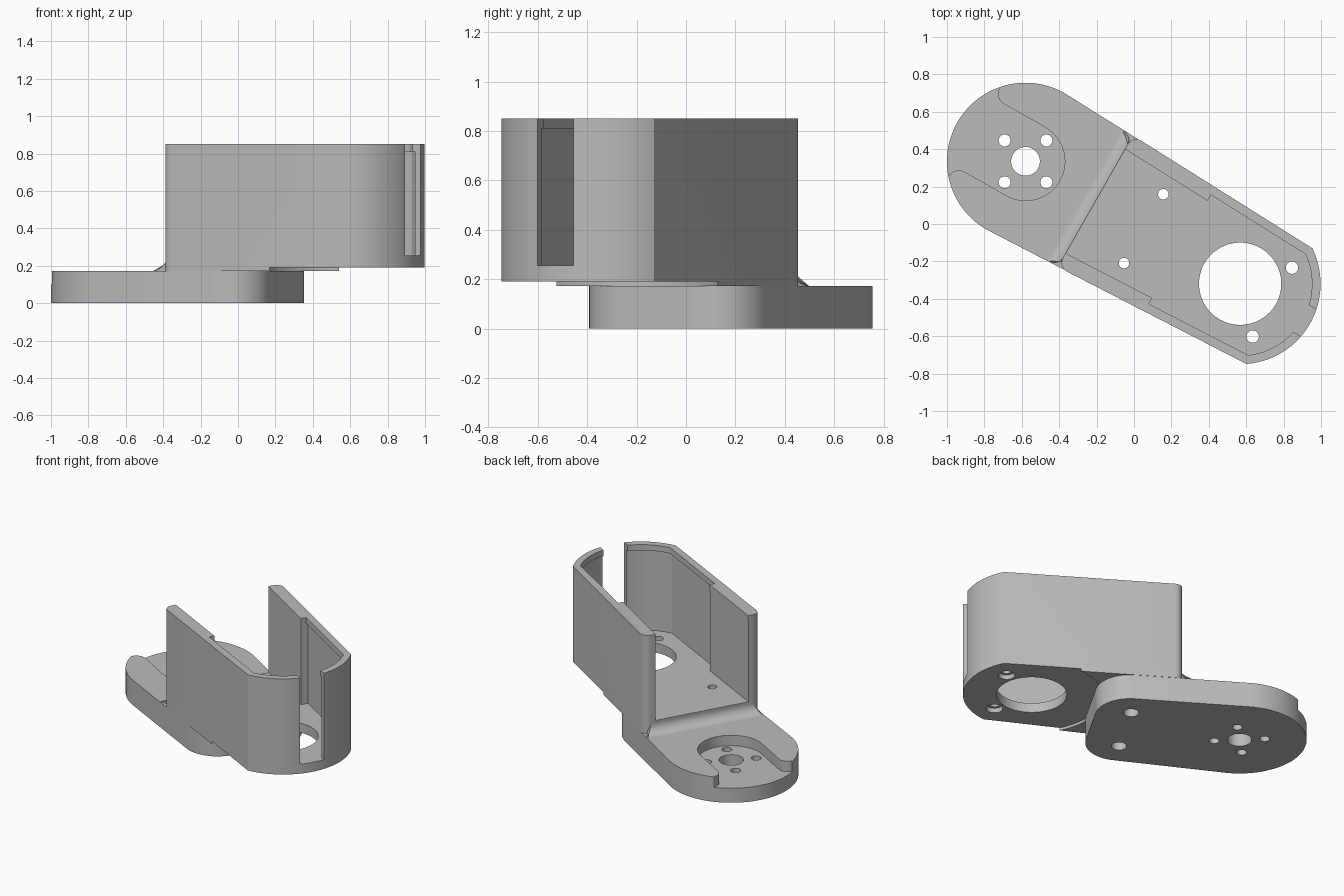
import bpy, bmesh
from math import sin, cos, radians, asin, atan2, degrees
from mathutils import Matrix

if "Cube" in bpy.data.objects:
    bpy.data.objects.remove(bpy.data.objects["Cube"])

grey = bpy.data.materials.new("light_grey")
grey.use_nodes = True
grey.diffuse_color = (0.5, 0.5, 0.5, 1)
grey.node_tree.nodes["Principled BSDF"].inputs["Base Color"].default_value = (0.5, 0.5, 0.5, 1)

# Parts are drawn along the arm: origin at the small hub, u toward the cup
TILT = radians(-29.7)
PLACE = Matrix.Translation((-0.58, 0.335, 0)) @ Matrix.Rotation(TILT, 4, 'Z')
CUP = 1.321          # centre of the cup along the arm
CUP_R = 0.43
HUB_R = 0.42
DECK = 0.172         # top of the base plate
FLOOR = 0.255        # cup floor
TOP = 0.85


def half_width(u):
    return HUB_R - 0.041 * u


def arc(cu, cv, r, a0, a1, n=24):
    angles = [radians(a0 + (a1 - a0) * i / n) for i in range(n + 1)]
    return [(cu + r * cos(a), cv + r * sin(a)) for a in angles]


def mirrored(half):
    """Close an outline from its upper (+v) half."""
    return half + [(u, -v) for u, v in reversed(half)]


def finish(name, bm):
    bmesh.ops.remove_doubles(bm, verts=bm.verts, dist=1e-5)
    bmesh.ops.recalc_face_normals(bm, faces=bm.faces)
    mesh = bpy.data.meshes.new(name)
    bm.transform(PLACE)
    bm.to_mesh(mesh)
    bm.free()
    mesh.materials.append(grey)
    obj = bpy.data.objects.new(name, mesh)
    bpy.context.collection.objects.link(obj)
    return obj


def prism(name, outline, z0, z1):
    bm = bmesh.new()
    face = bm.faces.new([bm.verts.new((u, v, z0)) for u, v in outline])
    ext = bmesh.ops.extrude_face_region(bm, geom=[face])
    tops = [g for g in ext["geom"] if isinstance(g, bmesh.types.BMVert)]
    bmesh.ops.translate(bm, verts=tops, vec=(0, 0, z1 - z0))
    return finish(name, bm)


def disc(u, v, r, z0, z1, n=40):
    return prism("cutter", arc(u, v, r, 0, 360 - 360 / n, n - 1), z0, z1)


def activate(obj):
    bpy.ops.object.select_all(action='DESELECT')
    obj.select_set(True)
    bpy.context.view_layer.objects.active = obj


def carve(obj, cutters):
    activate(obj)
    for cutter in cutters:
        cutter.hide_render = True
        mod = obj.modifiers.new("cut", 'BOOLEAN')
        mod.operation = 'DIFFERENCE'
        mod.solver = 'EXACT'
        mod.object = cutter
        bpy.ops.object.modifier_apply(modifier=mod.name)
        bpy.data.objects.remove(cutter)


# Base plate: round hub end, tapered sides, rounded square far end
END, R = 0.945, 0.22
plate_half = arc(0, 0, HUB_R, 180, 90, 40)
plate_half += arc(END - R, half_width(END - R) - R, R, 90, 0)
base_plate = prism("base_plate", mirrored(plate_half[1:]), 0, DECK)

# Hub pocket, open at the round end with a flared mouth
pocket_half = [(-0.6, 0.27)] + arc(-0.255, 0.27, 0.06, 180, 270, 10)
pocket_half += arc(0, 0, 0.21, 90, 1, 30)
plate_cuts = [prism("cutter", mirrored(pocket_half), 0.1, 0.4)]
plate_cuts.append(disc(0, 0, 0.077, -0.1, 0.3))
for k in range(4):
    a = radians(45 + 90 * k) - TILT
    plate_cuts.append(disc(0.158 * cos(a), 0.158 * sin(a), 0.032, -0.1, 0.3, 24))
for side in (1, -1):
    plate_cuts.append(disc(0.727, 0.212 * side, 0.048, -0.1, 0.1, 28))
    plate_cuts.append(disc(0.727, 0.212 * side, 0.028, 0.05, 0.3, 28))
carve(base_plate, plate_cuts)

# Cup: tapered block with a round nose
START = 0.43
corner = (CUP_R ** 2 - 0.356 ** 2) ** 0.5
nose = degrees(atan2(0.356, corner))
cup_half = arc(START + 0.05, half_width(START) - 0.05, 0.05, 180, 90, 8)
cup_half += arc(CUP, 0, CUP_R, nose, 0.5, 30)
cup = prism("cup", mirrored(cup_half), DECK, TOP)


def cavity(pad, wall, z0, z1):
    """Inner space: thick side pads first, thin walls around the nose."""
    step, r = 0.95, CUP_R - wall
    a = degrees(asin((half_width(1.55) - wall) / r))
    half = [(0.2, half_width(0.2) - pad), (step, half_width(step) - pad),
            (step, half_width(step) - wall)] + arc(CUP, 0, r, a, 0.5, 30)
    return prism("cutter", mirrored(half), z0, z1)


cup_cuts = [
    cavity(0.08, 0.032, FLOOR, 0.81),
    cavity(0.082, 0.046, 0.7, 1),
    prism("cutter", mirrored([(1.6, 0.083), (1.9, 0.083)]), FLOOR, 1),   # nose slot
    disc(CUP, 0, 0.45, 0.05, 0.19, 72),                                  # underside relief
    disc(CUP, 0, 0.22, 0.05, 0.4, 56),                                   # large opening
]
for side in (1, -1):
    cup_cuts.append(disc(0.727, 0.212 * side, 0.028, 0.05, 0.4, 28))
    cup_cuts.append(disc(1.519, 0.212 * side, 0.033, 0.05, 0.4, 28))
    cup_cuts.append(disc(1.519, 0.212 * side, 0.052, 0.05, 0.222, 28))
carve(cup, cup_cuts)

# Concave fillet between the plate and the front of the cup
F = 0.063
profile = [(u, z) for u, z in arc(START - F, DECK + F, F, -90, 0, 12)]
profile += [(START + 0.05, DECK + F), (START + 0.05, DECK - 0.01), (START - F, DECK - 0.01)]
bm = bmesh.new()
rows = []
for side in (1, -1):
    row = []
    for i, (u, z) in enumerate(profile):
        rise = 1 if u > START + 0.01 else max(0, (z - DECK) / F)
        row.append(bm.verts.new((u, side * (half_width(u) - 0.002 - 0.05 * rise), z)))
    rows.append(row)
    bm.faces.new(row)
for i in range(len(profile)):
    j = (i + 1) % len(profile)
    bm.faces.new((rows[0][i], rows[0][j], rows[1][j], rows[1][i]))
bmesh.ops.triangulate(bm, faces=[f for f in bm.faces if len(f.verts) > 4])
fillet = finish("cup_fillet", bm)

for part in (base_plate, cup, fillet):
    activate(part)
    bpy.ops.object.shade_smooth_by_angle(angle=radians(30))
